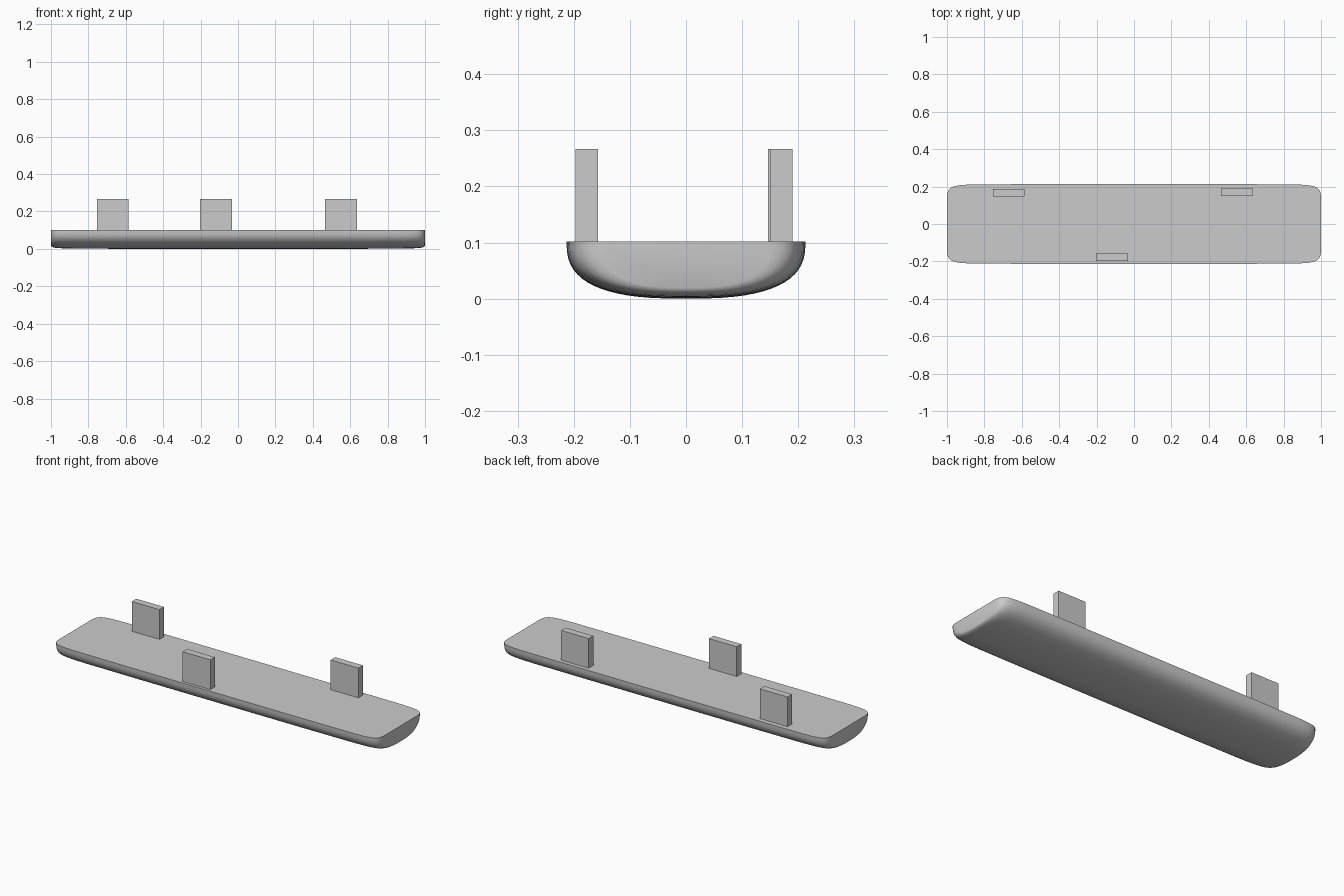
import bpy, bmesh, math

if "Cube" in bpy.data.objects:
    bpy.data.objects.remove(bpy.data.objects["Cube"])

TOP = 0.102


def finish(bm, name, smooth=False):
    bmesh.ops.recalc_face_normals(bm, faces=bm.faces)
    mesh = bpy.data.meshes.new(name)
    bm.to_mesh(mesh)
    bm.free()
    obj = bpy.data.objects.new(name, mesh)
    bpy.context.collection.objects.link(obj)
    if smooth:
        bpy.ops.object.select_all(action='DESELECT')
        bpy.context.view_layer.objects.active = obj
        obj.select_set(True)
        bpy.ops.object.shade_smooth_by_angle(angle=math.radians(40))
    return obj


# Rounded belly section: flat top, superelliptic underside
def section(bm, x, half_width, depth, steps=32, power=2.7):
    ring = []
    for i in range(steps + 1):
        a = math.pi * i / steps
        c, s = math.cos(a), math.sin(a)
        y = math.copysign(abs(c) ** (2 / power), c) * half_width
        z = TOP - abs(s) ** (2 / power) * depth if 0 < i < steps else TOP
        ring.append(bm.verts.new((x, y, z)))
    return ring


# Base plate: sections lofted along x, narrowing at the rounded ends
stations = [(1.0, 0.15, 0.083), (0.997, 0.168, 0.089), (0.99, 0.183, 0.093),
            (0.978, 0.194, 0.096), (0.96, 0.202, 0.098), (0.93, 0.2075, 0.0992),
            (0.89, 0.2105, 0.1), (0.83, 0.212, 0.101), (0.5, 0.213, 0.1018)]
full = [(-x, w, d) for x, w, d in stations] + [(0, 0.213, TOP)] + stations[::-1]
bm = bmesh.new()
rings = [section(bm, *s) for s in full]
for a, b in zip(rings, rings[1:]):
    n = len(a)
    for i in range(n):
        j = (i + 1) % n
        bm.faces.new((a[i], a[j], b[j], b[i]))
bm.faces.new(rings[0])
bm.faces.new(rings[-1])
finish(bm, "base_plate", smooth=True)

# Upright tabs standing on the plate
tabs = {"back_left_tab": (-0.67, 0.166),
        "back_right_tab": (0.55, 0.17),
        "front_tab": (-0.117, -0.177)}
for name, (x, y) in tabs.items():
    bm = bmesh.new()
    bmesh.ops.create_cube(bm, size=1)
    bmesh.ops.scale(bm, vec=(0.17, 0.04, 0.177), verts=bm.verts)
    bmesh.ops.translate(bm, vec=(x, y, 0.267 - 0.177 / 2), verts=bm.verts)
    finish(bm, name)
